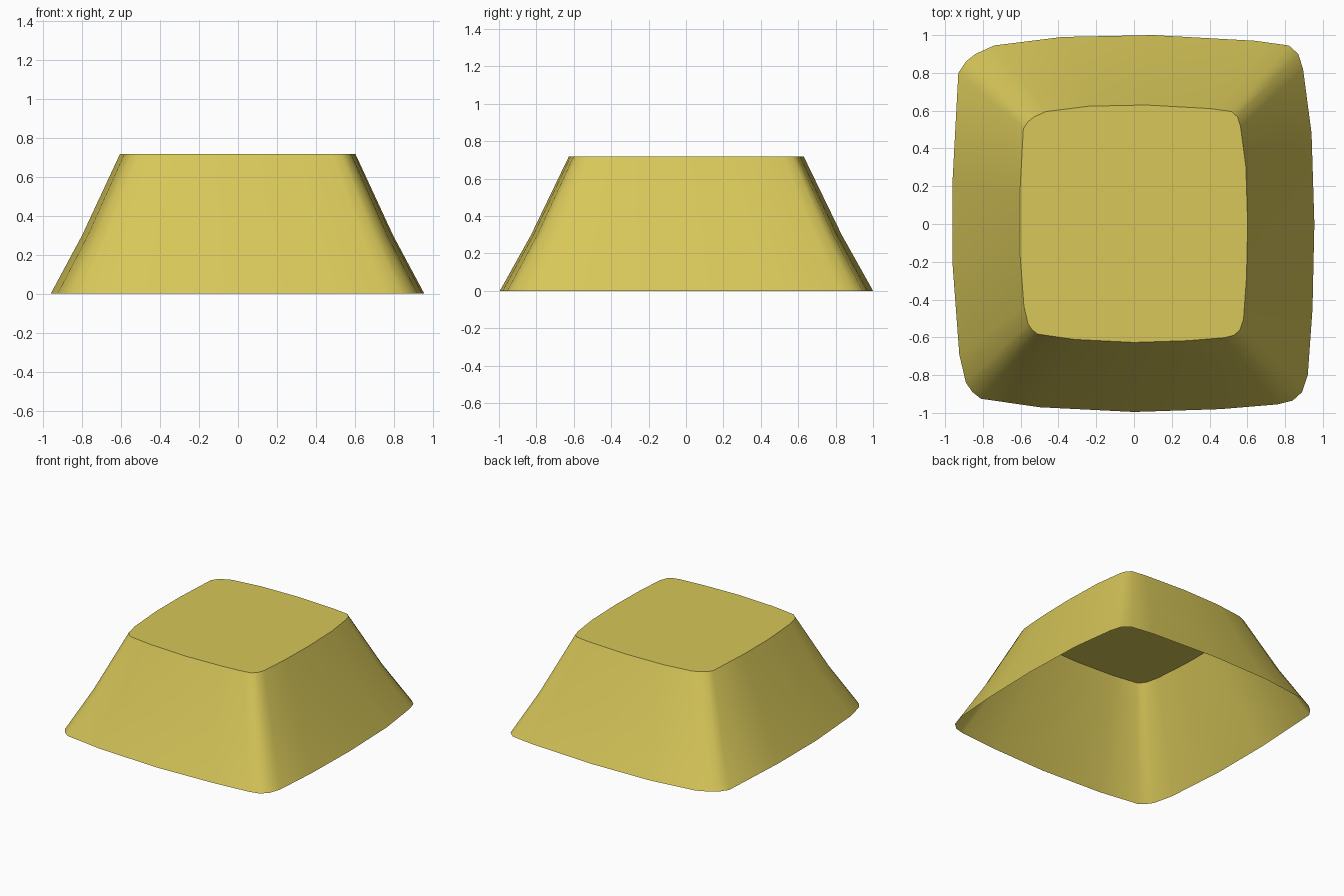
import bpy, bmesh, math

if "Cube" in bpy.data.objects:
    bpy.data.objects.remove(bpy.data.objects["Cube"])

# Material
yellow = bpy.data.materials.new("mustard yellow")
yellow.diffuse_color = (0.68, 0.57, 0.10, 1)
yellow.use_nodes = True
yellow.node_tree.nodes["Principled BSDF"].inputs["Base Color"].default_value = yellow.diffuse_color

# Bowed, round-cornered outline at the base, counter-clockwise from above
outline = [
    (0.955, 0), (0.94, 0.48), (0.895, 0.82), (0.87, 0.90), (0.82, 0.945),
    (0.64, 0.97), (0.10, 1.0), (-0.38, 0.99), (-0.74, 0.945), (-0.84, 0.90),
    (-0.89, 0.86), (-0.93, 0.80), (-0.96, 0.24), (-0.96, -0.22),
    (-0.925, -0.69), (-0.89, -0.84), (-0.855, -0.89), (-0.81, -0.925),
    (-0.50, -0.97), (0, -0.995), (0.46, -0.98), (0.76, -0.955),
    (0.84, -0.935), (0.89, -0.89), (0.92, -0.80), (0.945, -0.45),
]
# Height and outline scale of each level
levels = [(0.0, 1.0), (0.30, 0.832), (0.717, 0.63)]

# Hollow cap shell: tapered walls, flat top, open underside
bm = bmesh.new()
rings = [[bm.verts.new((x * s, y * s, z)) for x, y in outline] for z, s in levels]
n = len(outline)
for low, high in zip(rings, rings[1:]):
    for i in range(n):
        j = (i + 1) % n
        bm.faces.new((low[i], low[j], high[j], high[i]))
bm.faces.new(rings[-1])

mesh = bpy.data.meshes.new("cap_shell")
bm.to_mesh(mesh)
bm.free()
mesh.materials.append(yellow)
cap = bpy.data.objects.new("cap_shell", mesh)
bpy.context.collection.objects.link(cap)

# Smooth walls with a crisp top edge
bpy.context.view_layer.objects.active = cap
cap.select_set(True)
bpy.ops.object.shade_smooth_by_angle(angle=math.radians(40))
